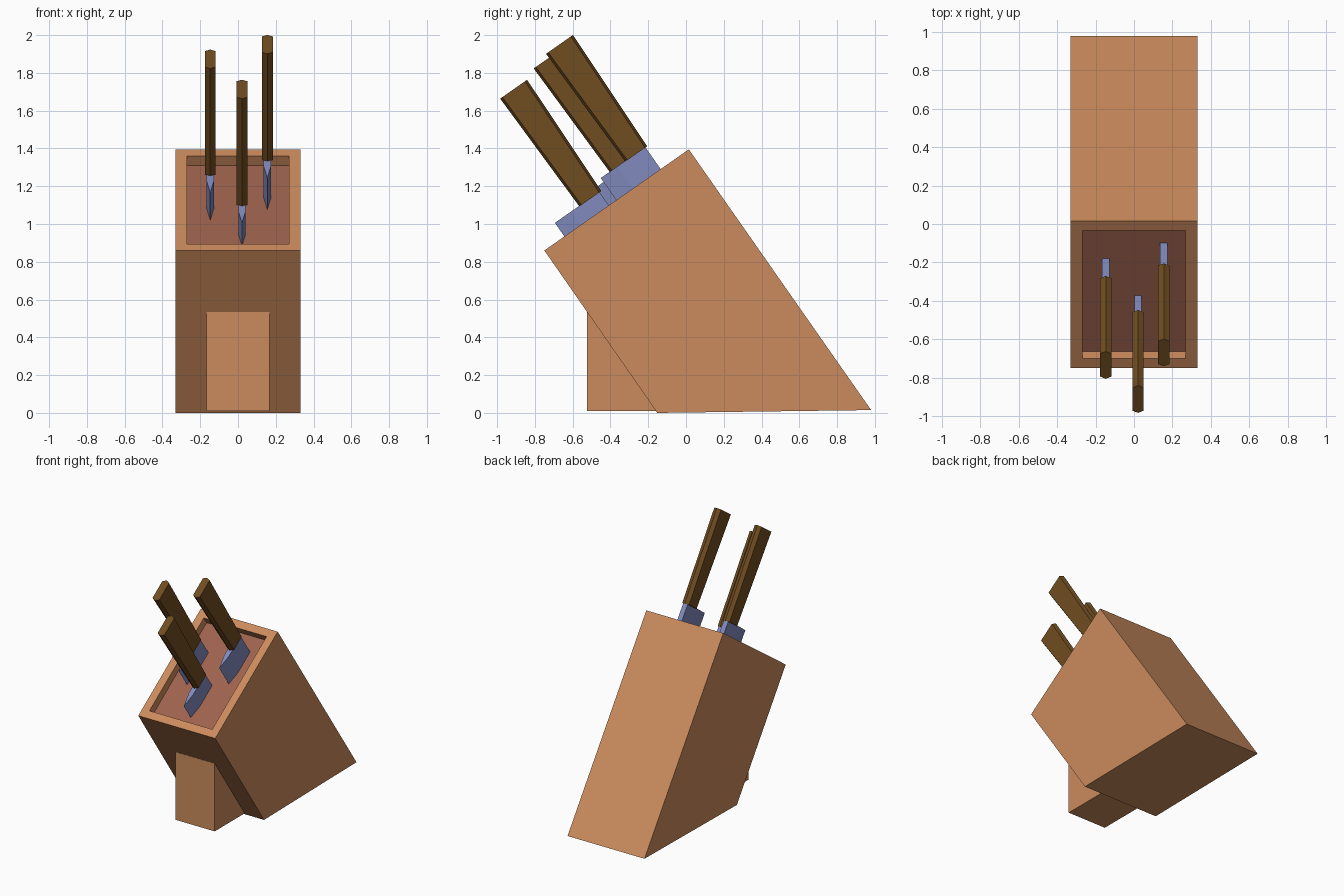
import bpy, bmesh
from mathutils import Vector

if "Cube" in bpy.data.objects:
    bpy.data.objects.remove(bpy.data.objects["Cube"])

# Tilted frame of the block: s runs along the slanted top, t along the knives
CORNER = Vector((0, 0.015, 1.395))
S = Vector((0, 0.8192, 0.5736))
T = Vector((0, -0.5736, 0.8192))


def tilted(x, s, t):
    return Vector((x, 0, 0)) + CORNER + S * s + T * t


def material(name, rgb):
    m = bpy.data.materials.new(name)
    m.diffuse_color = (*rgb, 1)
    m.use_nodes = True
    m.node_tree.nodes["Principled BSDF"].inputs["Base Color"].default_value = m.diffuse_color
    return m


WOOD = material("wood", (0.60, 0.26, 0.11))
INLAY = material("inlay_wood", (0.34, 0.125, 0.075))
GRIP = material("grip", (0.16, 0.074, 0.015))
STEEL = material("steel", (0.22, 0.26, 0.52))


def loft(ring_a, ring_b):
    """Closed solid between two matching rings of points."""
    bm = bmesh.new()
    a = [bm.verts.new(p) for p in ring_a]
    b = [bm.verts.new(p) for p in ring_b]
    n = len(a)
    bm.faces.new(a)
    bm.faces.new(b[::-1])
    for i in range(n):
        j = (i + 1) % n
        bm.faces.new((a[i], b[i], b[j], a[j]))
    bmesh.ops.recalc_face_normals(bm, faces=bm.faces[:])
    return bm


def finish(bm, name, *mats):
    me = bpy.data.meshes.new(name)
    bm.to_mesh(me)
    bm.free()
    for m in mats:
        me.materials.append(m)
    ob = bpy.data.objects.new(name, me)
    bpy.context.collection.objects.link(ob)
    return ob


def side_prism(profile, x0, x1):
    return loft([(x0, y, z) for y, z in profile], [(x1, y, z) for y, z in profile])


# Block with a shallow recess in its slanted top
bm = side_prism([(-0.75, 0.86), (0.015, 1.395), (0.98, 0.015), (-0.152, 0.0)], -0.33, 0.33)
bm.normal_update()
top = max(bm.faces, key=lambda f: f.normal.dot(T))
bmesh.ops.inset_individual(bm, faces=[top], thickness=0.086)
rim = top.verts[:]
floor = bmesh.ops.extrude_discrete_faces(bm, faces=[top])["faces"][0]
bmesh.ops.translate(bm, verts=floor.verts[:], vec=T * -0.061)
floor.material_index = 1
bmesh.ops.remove_doubles(bm, verts=bm.verts[:], dist=1e-5)
finish(bm, "block", WOOD, INLAY)

# Front foot holding the block up
finish(side_prism([(-0.525, 0.01), (-0.525, 0.535), (-0.45, 0.535), (-0.11, 0.01)],
                  -0.168, 0.168), "foot", WOOD)


def knife(name, x, s, t):
    # Grip: hexagonal section with ridges front and back, widening to the end
    def grip_ring(half, level):
        e, w = half - 0.014, 0.029
        pts = [(0, -half), (w, -e), (w, e), (0, half), (-w, e), (-w, -e)]
        return [tilted(x + px, s + ps, level) for px, ps in pts]
    finish(loft(grip_ring(0.071, t), grip_ring(0.087, t + 0.708)), name + "_handle", GRIP)

    # Blade: flat back, ground to an edge at the front
    w = 0.019
    pts = [(0, -0.227), (w, -0.12), (w, 0.06), (-w, 0.06), (-w, -0.12)]
    finish(loft(*[[tilted(x + px, s + ps, lv) for px, ps in pts] for lv in (-0.09, t + 0.003)]),
           name + "_blade", STEEL)


knife("left_knife", -0.147, -0.340, 0.114)
knife("middle_knife", 0.021, -0.577, 0.085)
knife("right_knife", 0.155, -0.242, 0.140)
